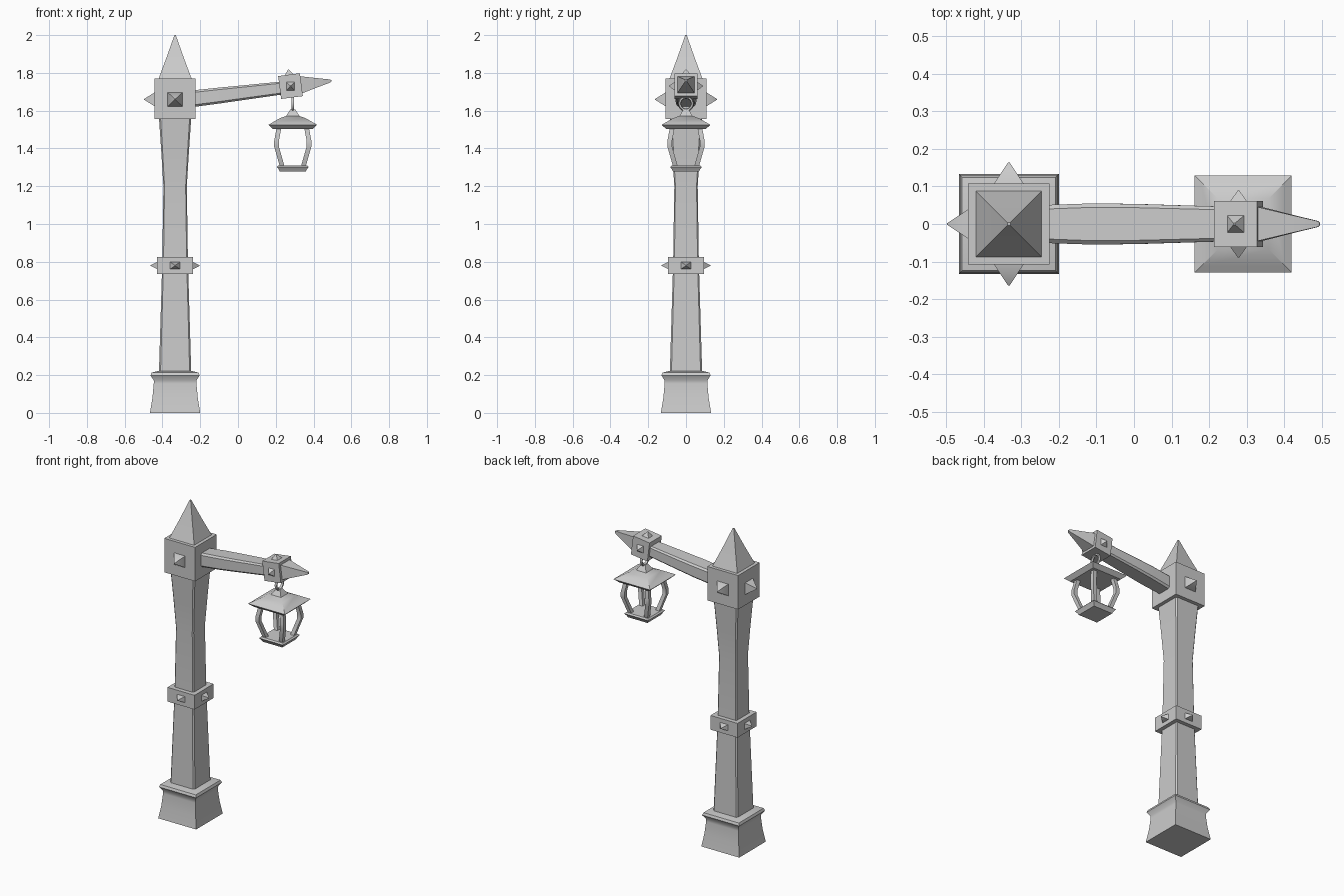
import bpy, bmesh, math
from mathutils import Vector, Matrix

if "Cube" in bpy.data.objects:
    bpy.data.objects.remove(bpy.data.objects["Cube"])

PX = -0.333          # post centre
LX = 0.29            # lantern centre


def finish(name, bm, angle=35):
    bmesh.ops.recalc_face_normals(bm, faces=bm.faces)
    me = bpy.data.meshes.new(name)
    bm.to_mesh(me)
    bm.free()
    ob = bpy.data.objects.new(name, me)
    bpy.context.collection.objects.link(ob)
    bpy.ops.object.select_all(action='DESELECT')
    ob.select_set(True)
    bpy.context.view_layer.objects.active = ob
    bpy.ops.object.shade_smooth_by_angle(angle=math.radians(angle))
    return ob


def loft(name, loc, rings, direction=None, chamfer=0.0):
    """Rectangular rings (distance, half_x, half_y) skinned along a direction."""
    mat = Matrix.Translation(loc)
    if direction:
        mat = mat @ Vector(direction).to_track_quat('Z', 'Y').to_matrix().to_4x4()
    bm = bmesh.new()
    loops = []
    for d, a, b in rings:
        c = chamfer * min(a, b)
        pts = []
        for sx, sy, flip in ((1, 1, 0), (-1, 1, 1), (-1, -1, 0), (1, -1, 1)):
            pair = [(sx * a, sy * (b - c)), (sx * (a - c), sy * b)]
            if flip:
                pair.reverse()
            pts += pair if c else pair[:1]
        loops.append([bm.verts.new(mat @ Vector((x, y, d))) for x, y in pts])
    n = len(loops[0])
    for lo, hi in zip(loops, loops[1:]):
        for i in range(n):
            bm.faces.new((lo[i], lo[(i + 1) % n], hi[(i + 1) % n], hi[i]))
    bm.faces.new(loops[0])
    bm.faces.new(loops[-1])
    return finish(name, bm)


def square(name, loc, profile, direction=None, chamfer=0.0):
    return loft(name, loc, [(z, h, h) for z, h in profile], direction, chamfer)


def stud(name, loc, direction, a, b, height):
    return loft(name, loc, [(-0.01, a, b), (0, a, b), (height, 0.002, 0.002)], direction)


# Flared foot with moulded lip
square("foot", (PX, 0, 0), [(0, .133), (.08, .12), (.155, .113), (.172, .113),
                            (.198, .13), (.213, .124), (.222, .09)])
# Waisted post
square("post", (PX, 0, 0), [(.2, .086), (.5, .077), (.8, .068), (1.2, .062),
                            (1.38, .073), (1.57, .086)], chamfer=.1)
# Middle band, head block and pointed cap
square("middle_band", (PX, 0, 0), [(.735, .095), (.825, .095)])
square("head_block", (PX, 0, 0), [(1.555, .108), (1.77, .108)])
square("cap_spike", (PX, 0, 0), [(1.765, .089), (1.88, .046), (1.985, .009), (2.0, .004)])

# Pyramid studs around the band and the head
for i, d in enumerate(((-1, 0, 0), (0, -1, 0), (0, 1, 0), (1, 0, 0))):
    v = Vector(d)
    stud(f"band_stud_{i}", Vector((PX, 0, .78)) + v * .095, d, .027, .019, .034)
    if i < 3:
        stud(f"head_stud_{i}", Vector((PX, 0, 1.66)) + v * .108, d, .039, .037, .056)

# Arm, collar and pointed end
loft("arm", (-.25, 0, 1.662), [(0, .05, .044), (.15, .055, .042), (.27, .053, .039),
                               (.5, .046, .034)], (1, 0, .12), chamfer=.25)
tilt = Vector((1, 0, .13)).normalized()
up = Vector((-tilt.z, 0, tilt.x))
mid = Vector((.278, 0, 1.73))
square("arm_collar", mid, [(-.058, .061), (.058, .061)], tilt)
square("arm_tip", mid + tilt * .05, [(0, .047), (.09, .025), (.162, .008), (.168, .004)], tilt)
for n, d in (("front", Vector((0, -1, 0))), ("back", Vector((0, 1, 0))), ("top", up)):
    stud(f"collar_stud_{n}", mid + d * .061, d, .022, .022, .028)

# Hanging ring
bpy.ops.mesh.primitive_torus_add(major_segments=12, minor_segments=6, major_radius=.034,
                                 minor_radius=.008, location=(LX, 0, 1.637),
                                 rotation=(0, math.pi / 2, 0))
bpy.context.object.name = "hanging_ring"
bpy.ops.object.shade_smooth_by_angle(angle=math.radians(60))

# Lantern roof and tray
square("lantern_roof", (LX, 0, 0), [(1.502, .104), (1.525, .129), (1.535, .112), (1.56, .068),
                                    (1.572, .035), (1.607, .013)])
square("lantern_tray", (LX, 0, 0), [(1.277, .068), (1.29, .075), (1.302, .084), (1.31, .076)])

# Bent corner bars of the lantern
for sx in (-1, 1):
    for sy in (-1, 1):
        bm = bmesh.new()
        prev = None
        for z, h in ((1.305, .056), (1.41, .086), (1.44, .086), (1.51, .073)):
            c, w = Vector((LX + sx * h, sy * h, z)), .0125
            ring = [bm.verts.new(c + Vector((x * w, y * w, 0)))
                    for x, y in ((1, 1), (-1, 1), (-1, -1), (1, -1))]
            if prev:
                for i in range(4):
                    j = (i + 1) % 4
                    bm.faces.new((prev[i], prev[j], ring[j], ring[i]))
            else:
                bm.faces.new(ring)
            prev = ring
        bm.faces.new(prev)
        finish(f"lantern_bar_{'l' if sx < 0 else 'r'}{'f' if sy < 0 else 'b'}", bm)
